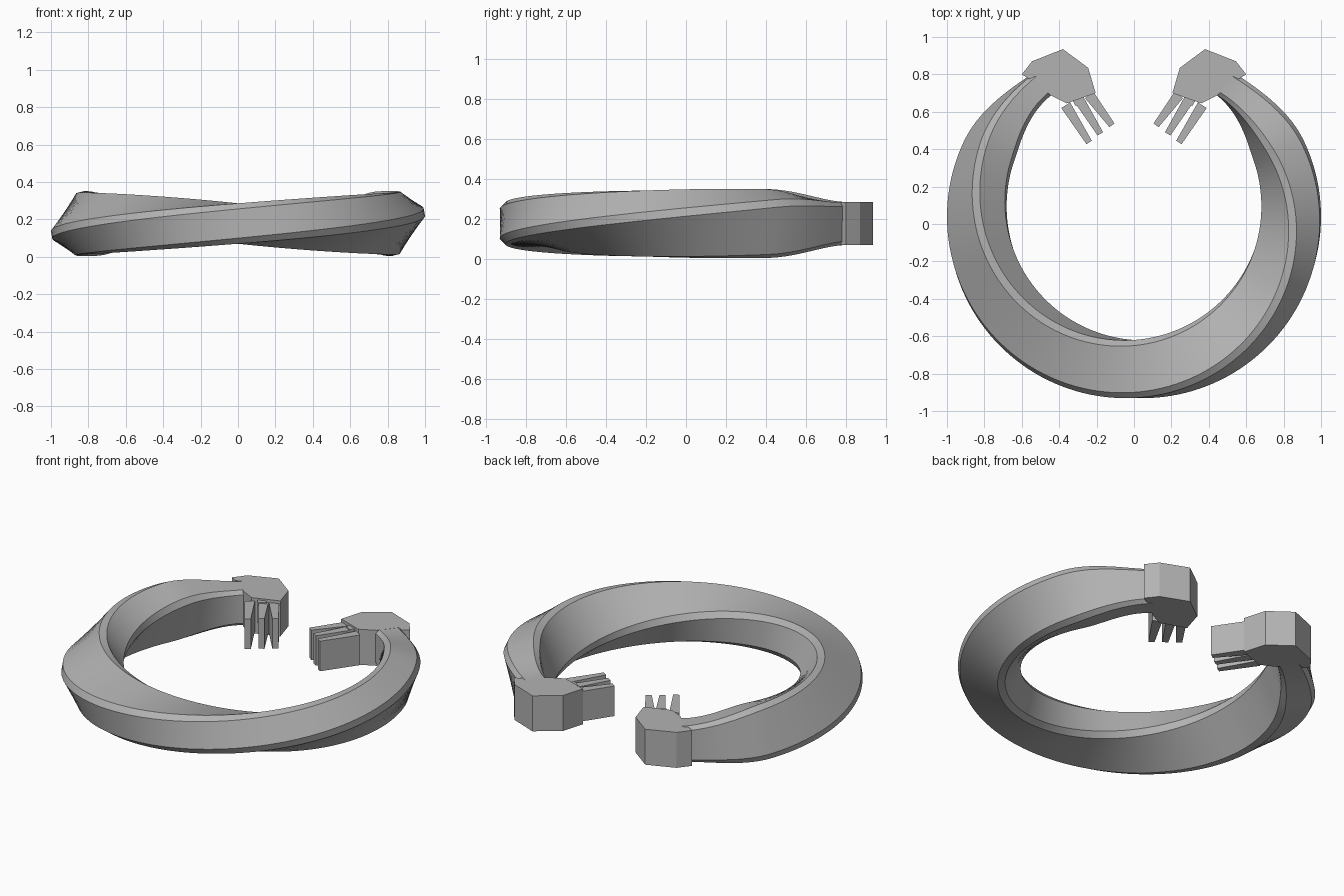
import bpy
import bmesh
import math
from mathutils import Vector

if "Cube" in bpy.data.objects:
    bpy.data.objects.remove(bpy.data.objects["Cube"], do_unlink=True)

grey = bpy.data.materials.new("brushed grey")
grey.use_nodes = True
COLOUR = (0.45, 0.45, 0.45, 1)
grey.diffuse_color = COLOUR
grey.node_tree.nodes["Principled BSDF"].inputs["Base Color"].default_value = COLOUR

MID_Z = 0.178


def finish(bm, name, mirror=False, smooth=False):
    bmesh.ops.recalc_face_normals(bm, faces=bm.faces)
    mesh = bpy.data.meshes.new(name)
    bm.to_mesh(mesh)
    bm.free()
    mesh.materials.append(grey)
    obj = bpy.data.objects.new(name, mesh)
    bpy.context.collection.objects.link(obj)
    if mirror:
        obj.modifiers.new("mirror", 'MIRROR').use_axis = (True, False, False)
    if smooth:
        bpy.ops.object.select_all(action='DESELECT')
        obj.select_set(True)
        bpy.context.view_layer.objects.active = obj
        bpy.ops.object.shade_smooth_by_angle(angle=math.radians(30))
    return obj


def prism(name, outline, z0, z1):
    """Extrude a flat outline upwards and mirror it to the other side."""
    bm = bmesh.new()
    face = bm.faces.new([bm.verts.new((x, y, z0)) for x, y in outline])
    top = bmesh.ops.extrude_face_region(bm, geom=[face])["geom"]
    verts = [v for v in top if isinstance(v, bmesh.types.BMVert)]
    bmesh.ops.translate(bm, verts=verts, vec=(0, 0, z1 - z0))
    return finish(bm, name, mirror=True)


# Open ring: chamfered bar section, half a turn of twist, pinched at both ends
RADIUS, CENTRE_Y = 0.84, 0.065
HALF_W, HALF_H, CHAMFER = 0.155, 0.108, 0.03
END, STEPS = math.radians(145), 128
section = []
for sx, sz in ((1, 1), (-1, 1), (-1, -1), (1, -1)):
    pair = [(sx * HALF_W, sz * (HALF_H - CHAMFER)),
            (sx * (HALF_W - CHAMFER), sz * HALF_H)]
    section += pair if sx * sz > 0 else pair[::-1]

bm = bmesh.new()
loops = []
for i in range(STEPS + 1):
    t = 2 * i / STEPS - 1
    a, twist = t * END, t * math.pi / 2
    k = min(max((abs(t) - 0.78) / 0.21, 0), 1)
    scale = 1 - 0.305 * k * k * (3 - 2 * k)
    loop = []
    for u, v in section:
        r = RADIUS + scale * (u * math.cos(twist) - v * math.sin(twist))
        z = MID_Z + scale * (u * math.sin(twist) + v * math.cos(twist))
        loop.append(bm.verts.new((r * math.sin(a), CENTRE_Y - r * math.cos(a), z)))
    loops.append(loop)
for la, lb in zip(loops, loops[1:]):
    for j in range(len(section)):
        n = (j + 1) % len(section)
        bm.faces.new((la[j], la[n], lb[n], lb[j]))
bm.faces.new(loops[0])
bm.faces.new(loops[-1])
finish(bm, "twisted_ring", smooth=True)

# Faceted end blocks
prism("end_block", [(0.60, 0.80), (0.545, 0.87), (0.38, 0.935), (0.245, 0.835),
                    (0.205, 0.70), (0.36, 0.645), (0.45, 0.69), (0.53, 0.79),
                    (0.56, 0.775)], 0.07, 0.286)

# Three tapering prongs on each block
prongs = [((0.365, 0.635), (0.24, 0.436)),
          ((0.297, 0.67), (0.18, 0.482)),
          ((0.24, 0.69), (0.118, 0.528))]
for number, (root, tip) in enumerate(prongs, 1):
    root, tip = Vector(root), Vector(tip)
    side = (tip - root).normalized().orthogonal()
    prism(f"prong_{number}", [root + side * 0.028, root - side * 0.028,
                              tip - side * 0.017, tip + side * 0.017], 0.085, 0.268)

# Small knuckle joining the prongs to the block
c, d = Vector((0.303, 0.665)), Vector((0.53, 0.85)) * 0.025
s = Vector((-d.y, d.x))
prism("knuckle", [c + d + s, c - d + s, c - d - s, c + d - s], 0.15, 0.276)
